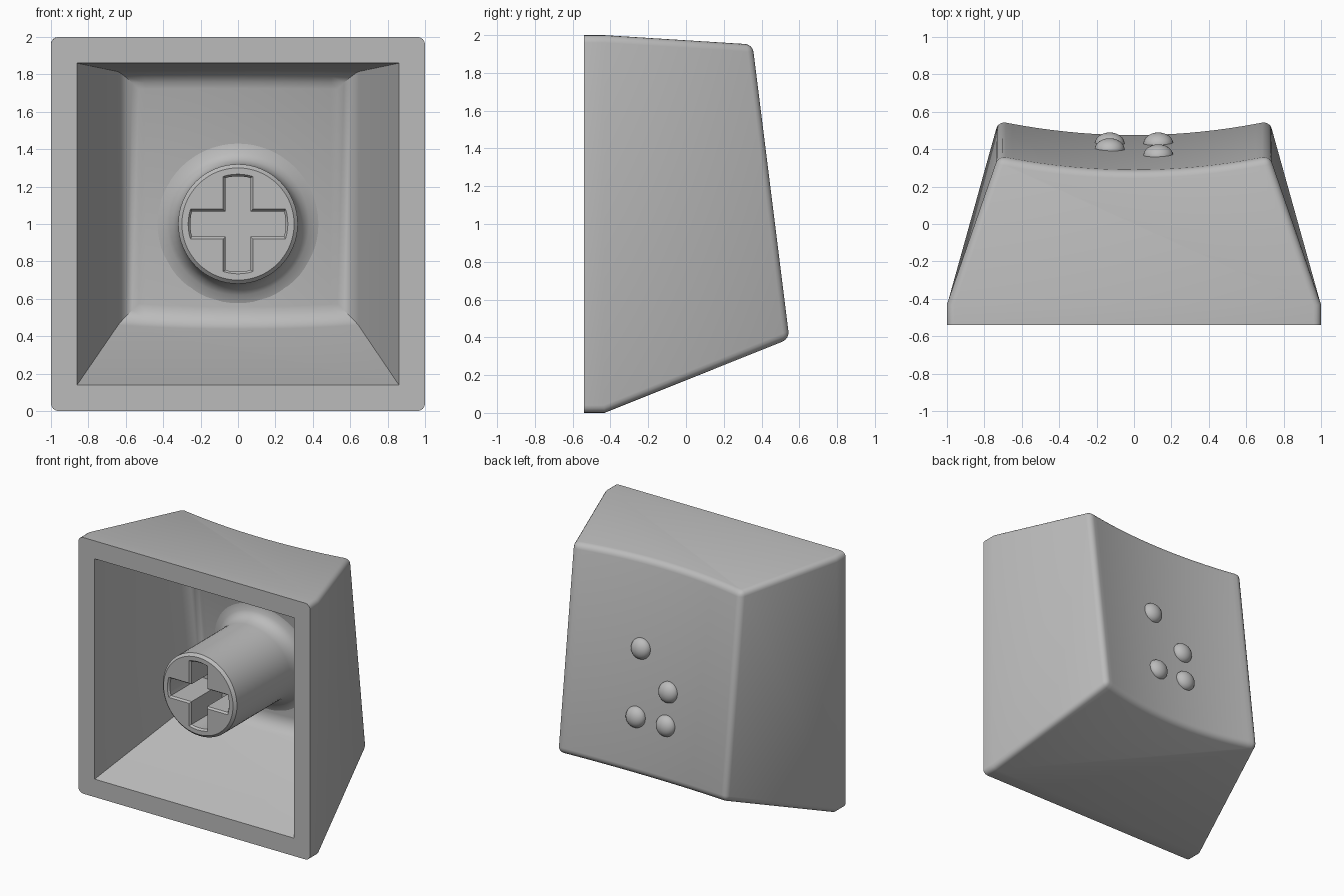
import bpy, bmesh, math
from mathutils import Vector, Matrix

if "Cube" in bpy.data.objects:
    bpy.data.objects.remove(bpy.data.objects["Cube"])

grey = bpy.data.materials.new("matte_grey")
grey.use_nodes = True
COLOUR = (0.5, 0.5, 0.5, 1)
grey.diffuse_color = COLOUR
grey.node_tree.nodes["Principled BSDF"].inputs["Base Color"].default_value = COLOUR
FRONT = -0.54


def finish(bm, name):
    bmesh.ops.recalc_face_normals(bm, faces=bm.faces)
    mesh = bpy.data.meshes.new(name)
    bm.to_mesh(mesh)
    bm.free()
    mesh.materials.append(grey)
    obj = bpy.data.objects.new(name, mesh)
    bpy.context.collection.objects.link(obj)
    return obj


def activate(obj):
    bpy.ops.object.select_all(action='DESELECT')
    obj.select_set(True)
    bpy.context.view_layer.objects.active = obj


def smooth(obj, degrees=30):
    activate(obj)
    bpy.ops.object.shade_smooth_by_angle(angle=math.radians(degrees))


def skin(bm, loops):
    for near, far in zip(loops, loops[1:]):
        for i in range(len(near)):
            j = (i + 1) % len(near)
            bm.faces.new((near[i], near[j], far[j], far[i]))


def dished_tub(rings, half, low, high, dish, columns, radius, round_corners):
    """Tapered tub open at the front: rings are (y, half width, z low, z high);
    the far face runs between the low and high (y, z) edges, hollowed across x."""
    bm = bmesh.new()
    loops = [[bm.verts.new(p) for p in ((-w, y, a), (w, y, a), (w, y, b), (-w, y, b))]
             for y, w, a, b in rings]
    bm.faces.new(loops[0])
    skin(bm, loops)
    y0, _, z_low, z_high = rings[-1]

    def edge_row(edge, z0):
        # The hollow edge slides along the plane of its wall
        slope = (edge[1] - z0) / (edge[0] - y0)
        row = []
        for i in range(columns + 1):
            t = 2 * i / columns - 1
            drop = dish * (1 - t * t)
            row.append(bm.verts.new((t * half, edge[0] - drop, edge[1] - drop * slope)))
        return row

    lower, upper = edge_row(low, z_low), edge_row(high, z_high)
    a, b, c, d = loops[-1]
    bm.faces.new([a, b] + lower[::-1])
    bm.faces.new([d, c] + upper[::-1])
    bm.faces.new((a, lower[0], upper[0], d))
    bm.faces.new((b, lower[-1], upper[-1], c))
    for i in range(columns):
        bm.faces.new((lower[i], lower[i + 1], upper[i + 1], upper[i]))
    bmesh.ops.recalc_face_normals(bm, faces=bm.faces)

    # Round the far rim, and the corner edges when asked
    pairs = list(zip(lower, lower[1:])) + list(zip(upper, upper[1:]))
    pairs += [(lower[0], upper[0]), (lower[-1], upper[-1])]
    if round_corners:
        chain = loops + [[lower[0], lower[-1], upper[-1], upper[0]]]
        for near, far in zip(chain, chain[1:]):
            pairs += list(zip(near, far))
    edges = [bm.edges.get(p) for p in pairs]
    bmesh.ops.bevel(bm, geom=edges, offset=radius, segments=4, profile=0.5, affect='EDGES')
    cap = [f for f in bm.faces if all(v.co.y < FRONT + 0.001 for v in f.verts)]
    bmesh.ops.delete(bm, geom=cap, context='FACES')
    mesh = bpy.data.meshes.new("tub")
    bm.to_mesh(mesh)
    bm.free()
    return mesh


# Hollow shell: outer and inner skins joined by a flat rim
outer = dished_tub([(FRONT, 1, 0, 2), (-0.43, 1, 0, 2)], 0.725,
                   (0.555, 0.395), (0.36, 1.95), 0.075, 20, 0.04, True)
inner = dished_tub([(FRONT, 0.86, 0.14, 1.86)], 0.62,
                   (0.43, 0.49), (0.25, 1.81), 0.06, 10, 0.09, False)
bm = bmesh.new()
for mesh in (outer, inner):
    bm.from_mesh(mesh)
    bpy.data.meshes.remove(mesh)
rim = [e for e in bm.edges if e.is_boundary]
bmesh.ops.triangle_fill(bm, edges=rim, use_beauty=True, normal=(0, -1, 0))
smooth(finish(bm, "cap_shell"))

# Stem: turned profile whose flared root follows the sloping, hollowed floor
PROFILE = [(0.30, -0.49, 0), (0.32, -0.47, 0), (0.32, 0.17, 1), (0.327, 0.22, 1),
           (0.348, 0.262, 1), (0.38, 0.288, 1), (0.43, 0.3, 1), (0.41, 0.34, 1)]
SIDES = 64
bm = bmesh.new()
loops = []
for r, y, lean in PROFILE:
    loop = []
    for i in range(SIDES):
        a = math.tau * i / SIDES
        x, z = r * math.cos(a), r * math.sin(a)
        floor = 0.06 * (x / 0.62) ** 2 - 0.136 * z
        loop.append(bm.verts.new((x, y + floor * lean, 1 + z)))
    loops.append(loop)
skin(bm, loops)
bm.faces.new(loops[0])
bm.faces.new(loops[-1])
stem = finish(bm, "stem")

# Cross socket with round-ended arms and a chamfered mouth
bm = bmesh.new()
loops = []
for y, arm, reach in ((-0.505, 0.09, 0.278), (-0.475, 0.068, 0.255), (-0.1, 0.068, 0.255)):
    loop = []
    spread = math.asin(arm / reach)
    for k in range(4):
        turn = Matrix.Rotation(k * math.pi / 2, 2)
        points = [Vector((arm, -arm))]
        for i in range(7):
            a = spread * (i / 3 - 1)
            points.append(Vector((reach * math.cos(a), reach * math.sin(a))))
        for p in points:
            q = turn @ p
            loop.append(bm.verts.new((q.x, y, 1 + q.y)))
    loops.append(loop)
skin(bm, loops)
bm.faces.new(loops[0])
bm.faces.new(loops[-1])
cutter = finish(bm, "socket_cutter")
mod = stem.modifiers.new("socket", 'BOOLEAN')
mod.operation = 'DIFFERENCE'
mod.solver = 'EXACT'
mod.object = cutter
activate(stem)
bpy.ops.object.modifier_apply(modifier=mod.name)
bpy.data.objects.remove(cutter)
smooth(stem)

# Raised touch dots on the hollow face
tilt = Matrix.Rotation(math.atan(0.125), 4, 'X')
for n, (x, z) in enumerate([(0.13, 0.78), (-0.13, 0.78), (-0.13, 1.03), (0.13, 1.29)]):
    y = 0.55 - 0.125 * (z - 0.395) - 0.075 * (1 - (x / 0.725) ** 2)
    bm = bmesh.new()
    bmesh.ops.create_uvsphere(bm, u_segments=24, v_segments=16, radius=0.08)
    bmesh.ops.scale(bm, vec=(1, 0.75, 1), verts=bm.verts)
    bmesh.ops.transform(bm, matrix=Matrix.Translation((x, y, z)) @ tilt, verts=bm.verts)
    smooth(finish(bm, f"touch_dot_{n + 1}"), 60)
